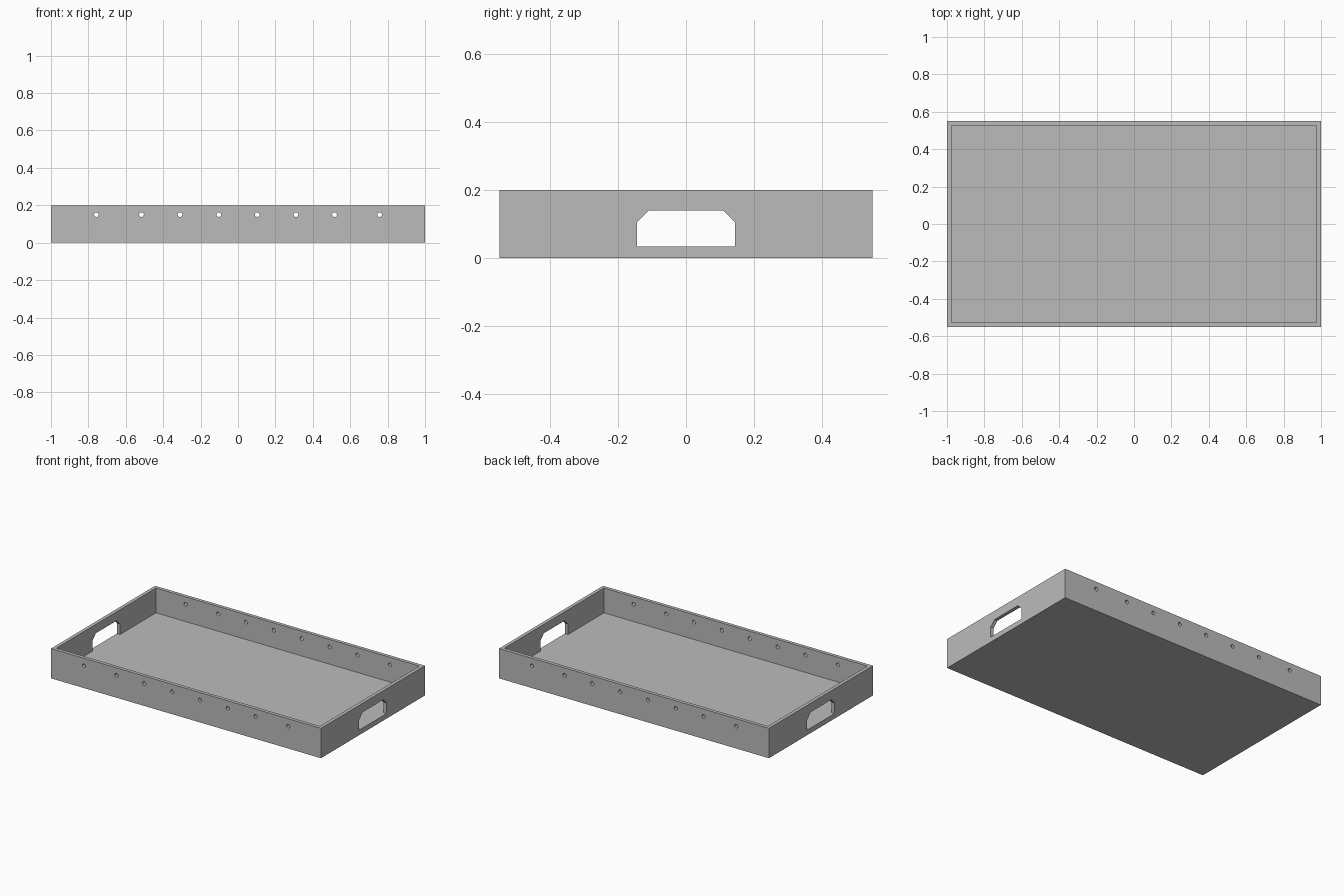
import bpy, bmesh
from mathutils import Matrix, Vector

if "Cube" in bpy.data.objects:
    bpy.data.objects.remove(bpy.data.objects["Cube"])

LENGTH, DEPTH, HEIGHT, WALL = 2.0, 1.1, 0.2, 0.033
FLOOR = 0.034

grey = bpy.data.materials.new("plain grey")
grey.use_nodes = True
colour = (0.5, 0.5, 0.5, 1)
grey.diffuse_color = colour
grey.node_tree.nodes["Principled BSDF"].inputs["Base Color"].default_value = colour


def make_object(name, bm):
    bmesh.ops.recalc_face_normals(bm, faces=bm.faces)
    mesh = bpy.data.meshes.new(name)
    bm.to_mesh(mesh)
    bm.free()
    mesh.materials.append(grey)
    obj = bpy.data.objects.new(name, mesh)
    bpy.context.collection.objects.link(obj)
    return obj


# Open tray: a box whose top is inset to the wall thickness and sunk to the floor
bm = bmesh.new()
bmesh.ops.create_cube(bm, size=1, matrix=Matrix.Translation((0, 0, HEIGHT / 2))
                      @ Matrix.Diagonal((LENGTH, DEPTH, HEIGHT, 1)))
bm.normal_update()
top = max(bm.faces, key=lambda f: f.calc_center_median().z)
bmesh.ops.inset_region(bm, faces=[top], thickness=WALL)
sunk = bmesh.ops.extrude_face_region(bm, geom=[top])["geom"]
bmesh.ops.translate(bm, vec=(0, 0, FLOOR - HEIGHT),
                    verts=[g for g in sunk if isinstance(g, bmesh.types.BMVert)])
if top.is_valid:
    bmesh.ops.delete(bm, geom=[top], context='FACES_ONLY')
tray = make_object("tray", bm)

# Handle openings with chamfered upper corners, through both end walls
bm = bmesh.new()
half = [(0.145, FLOOR), (0.145, 0.104), (0.109, 0.14)]
outline = half + [(-y, z) for y, z in reversed(half)]
face = bm.faces.new([bm.verts.new((-1.1, y, z)) for y, z in outline])
ext = bmesh.ops.extrude_face_region(bm, geom=[face])["geom"]
bmesh.ops.translate(bm, vec=(2.2, 0, 0),
                    verts=[g for g in ext if isinstance(g, bmesh.types.BMVert)])
handle_cutter = make_object("handle_cutter", bm)

# Round holes in a row through the front and back walls
bm = bmesh.new()
for x in (0.103, 0.31, 0.516, 0.757):
    for side in (-1, 1):
        bmesh.ops.create_cone(bm, cap_ends=True, segments=24, radius1=0.0125,
                              radius2=0.0125, depth=1.3,
                              matrix=Matrix.Translation((side * x, 0, 0.15))
                              @ Matrix.Rotation(1.5708, 4, 'X'))
hole_cutter = make_object("hole_cutter", bm)

for cutter in (handle_cutter, hole_cutter):
    cut = tray.modifiers.new(cutter.name, 'BOOLEAN')
    cut.operation = 'DIFFERENCE'
    cut.solver = 'EXACT'
    cut.object = cutter
    cutter.hide_render = True
    cutter.hide_viewport = True
    cutter.display_type = 'WIRE'

# Crisp flat walls, smooth hole sides
bpy.ops.object.select_all(action='DESELECT')
bpy.context.view_layer.objects.active = tray
tray.select_set(True)
bpy.ops.object.shade_smooth_by_angle(angle=0.6)
